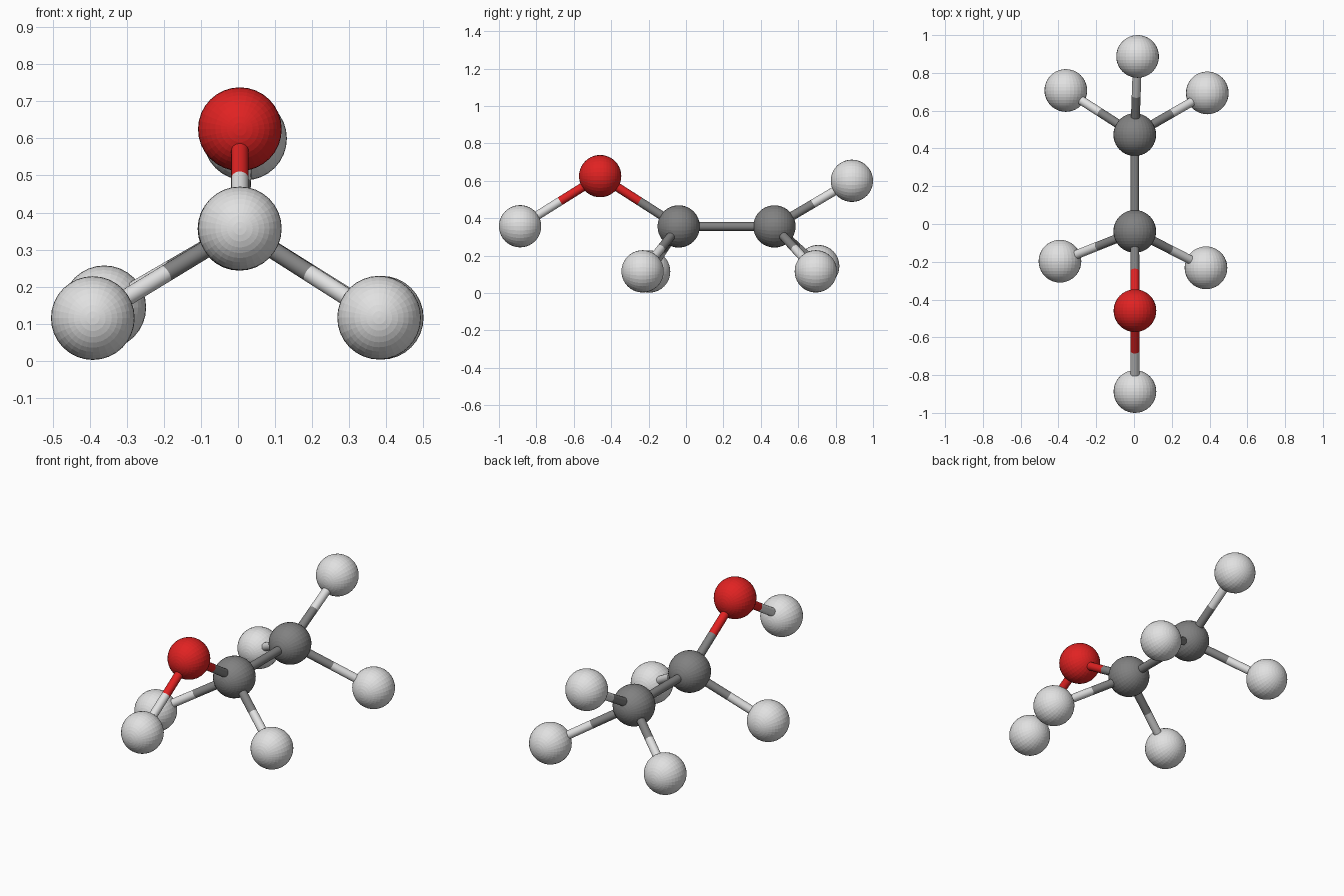
import bpy
from mathutils import Vector, Matrix

cube = bpy.data.objects.get("Cube")
if cube:
    bpy.data.objects.remove(cube, do_unlink=True)


def make_material(name, rgb):
    mat = bpy.data.materials.new(name)
    mat.use_nodes = True
    colour = (*rgb, 1.0)
    mat.diffuse_color = colour
    mat.node_tree.nodes["Principled BSDF"].inputs["Base Color"].default_value = colour
    return mat


WHITE = make_material("light_grey", (0.75, 0.75, 0.75))
GREY = make_material("dark_grey", (0.22, 0.22, 0.22))
RED = make_material("red", (0.75, 0.016, 0.016))

BALL_RADIUS = 0.113
ROD_RADIUS = 0.0235

# Ball centres and colours
BALLS = {
    "carbon_front": ((0.004, -0.039, 0.356), GREY),
    "carbon_back": ((0.004, 0.473, 0.356), GREY),
    "oxygen": ((0.005, -0.459, 0.625), RED),
    "hydrogen_front": ((0.005, -0.887, 0.357), WHITE),
    "hydrogen_front_right": ((-0.392, -0.197, 0.115), WHITE),
    "hydrogen_front_left": ((0.381, -0.232, 0.116), WHITE),
    "hydrogen_back_top": ((0.019, 0.887, 0.6), WHITE),
    "hydrogen_back_right": ((-0.361, 0.707, 0.144), WHITE),
    "hydrogen_back_left": ((0.388, 0.694, 0.116), WHITE),
}

BONDS = [
    ("carbon_front", "carbon_back"),
    ("carbon_front", "oxygen"),
    ("oxygen", "hydrogen_front"),
    ("carbon_front", "hydrogen_front_right"),
    ("carbon_front", "hydrogen_front_left"),
    ("carbon_back", "hydrogen_back_top"),
    ("carbon_back", "hydrogen_back_right"),
    ("carbon_back", "hydrogen_back_left"),
]


def add_ball(name, centre, mat):
    bpy.ops.mesh.primitive_uv_sphere_add(
        segments=32, ring_count=20, radius=BALL_RADIUS, location=centre,
        rotation=(1.5708, 0, 0))
    ball = bpy.context.object
    ball.name = name + "_ball"
    ball.data.materials.append(mat)


def add_rod(name, start, end, mat):
    axis = end - start
    bpy.ops.mesh.primitive_cylinder_add(
        vertices=20, radius=ROD_RADIUS, depth=axis.length)
    rod = bpy.context.object
    rod.name = name
    turn = axis.to_track_quat("Z", "Y").to_matrix().to_4x4()
    rod.matrix_world = Matrix.Translation((start + end) / 2) @ turn
    rod.data.materials.append(mat)
    bpy.ops.object.shade_smooth_by_angle()


for name, (centre, mat) in BALLS.items():
    add_ball(name, centre, mat)

# Each rod is split halfway, and each half takes the colour of its ball
for a, b in BONDS:
    pa, pb = Vector(BALLS[a][0]), Vector(BALLS[b][0])
    middle = (pa + pb) / 2
    add_rod(f"rod_{a}_to_{b}", pa, middle, BALLS[a][1])
    add_rod(f"rod_{b}_to_{a}", pb, middle, BALLS[b][1])
